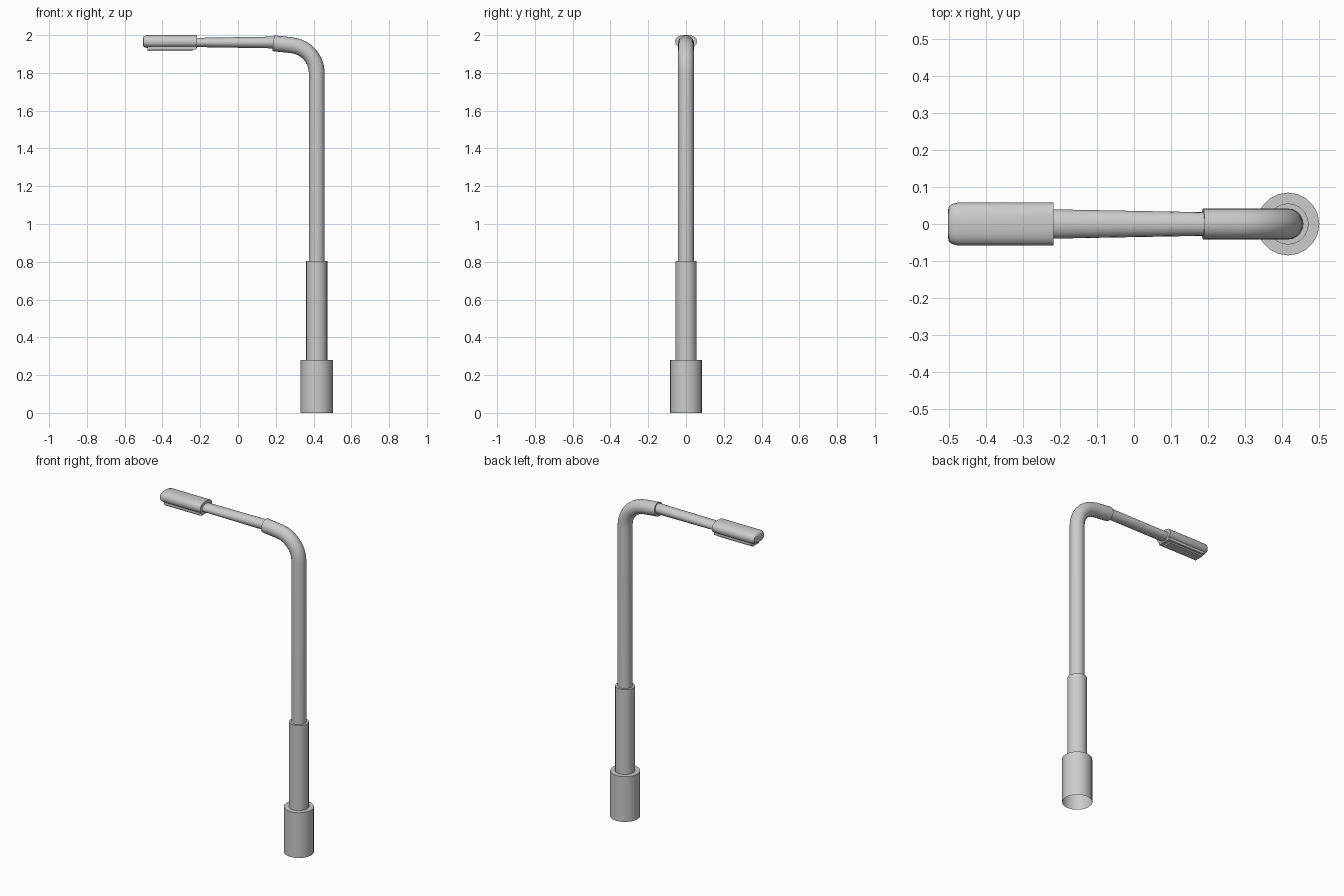
import bpy, bmesh, math
from mathutils import Vector

if "Cube" in bpy.data.objects:
    bpy.data.objects.remove(bpy.data.objects["Cube"])

POLE_X = 0.417
SIDES = 20


def loft(name, rings, cap_start=False, cap_end=False, power=1.0):
    """Skin rings given as (x, z, tilt, half_width, half_height).
    tilt 0 = ring faces up, pi/2 = ring faces -x."""
    bm = bmesh.new()
    loops = []
    for x, z, tilt, hw, hh in rings:
        across = Vector((math.cos(tilt), 0, math.sin(tilt)))
        loop = []
        for i in range(SIDES):
            a = 2 * math.pi * i / SIDES
            c, s = math.cos(a), math.sin(a)
            u = math.copysign(abs(c) ** power, c)
            v = math.copysign(abs(s) ** power, s)
            loop.append(bm.verts.new(Vector((x, 0, z)) + across * u * hh + Vector((0, v * hw, 0))))
        loops.append(loop)
    for a, b in zip(loops, loops[1:]):
        for i in range(SIDES):
            j = (i + 1) % SIDES
            bm.faces.new((a[i], a[j], b[j], b[i]))
    if cap_start:
        bm.faces.new(loops[0][::-1])
    if cap_end:
        bm.faces.new(loops[-1])
    mesh = bpy.data.meshes.new(name)
    bm.to_mesh(mesh)
    bm.free()
    obj = bpy.data.objects.new(name, mesh)
    bpy.context.collection.objects.link(obj)
    bpy.ops.object.select_all(action='DESELECT')
    obj.select_set(True)
    bpy.context.view_layer.objects.active = obj
    bpy.ops.object.shade_smooth_by_angle(angle=math.radians(35))
    return obj


def upright(z, r):
    return (POLE_X, z, 0, r, r)


# stepped base and lower sleeve, open underneath
loft("pole_base", [upright(0, 0.085), upright(0.28, 0.085), upright(0.28, 0.056),
                   upright(0.805, 0.056), upright(0.805, 0.042)])

# upper pole bending over into the arm socket
R, r = 0.147, 0.042
bend = [upright(0.805, r)]
for i in range(8):
    t = math.radians(84) * i / 7
    bend.append((POLE_X - R + R * math.cos(t), 1.80 + R * math.sin(t), t, r, r))
t = math.radians(84)
bend.append((0.187, 1.957, t, r, r))
loft("upper_pole", bend, cap_end=True)

# tapered arm, flattening towards the lamp
H = math.pi / 2
loft("arm", [(0.20, 1.961, H, 0.032, 0.031), (0.185, 1.961, H, 0.032, 0.031),
             (-0.24, 1.961, H, 0.040, 0.024)], True, True)

# lamp housing with rounded tip
zc = 1.966
loft("lamp_housing", [(-0.218, zc, H, 0.058, 0.034), (-0.478, zc, H, 0.058, 0.034),
                      (-0.493, zc, H, 0.054, 0.031), (-0.501, zc, H, 0.048, 0.026),
                      (-0.504, zc, H, 0.038, 0.019)], True, True, 0.8)


# stepped lens tray beneath the housing
def box(name, x0, x1, hy, z0, z1):
    bpy.ops.mesh.primitive_cube_add(size=1, location=((x0 + x1) / 2, 0, (z0 + z1) / 2))
    obj = bpy.context.object
    obj.name = name
    obj.scale = (x1 - x0, 2 * hy, z1 - z0)
    bpy.ops.object.transform_apply(location=False, rotation=False, scale=True)


box("lens_frame", -0.478, -0.22, 0.042, 1.924, 1.95)
box("lens", -0.478, -0.24, 0.030, 1.915, 1.93)
